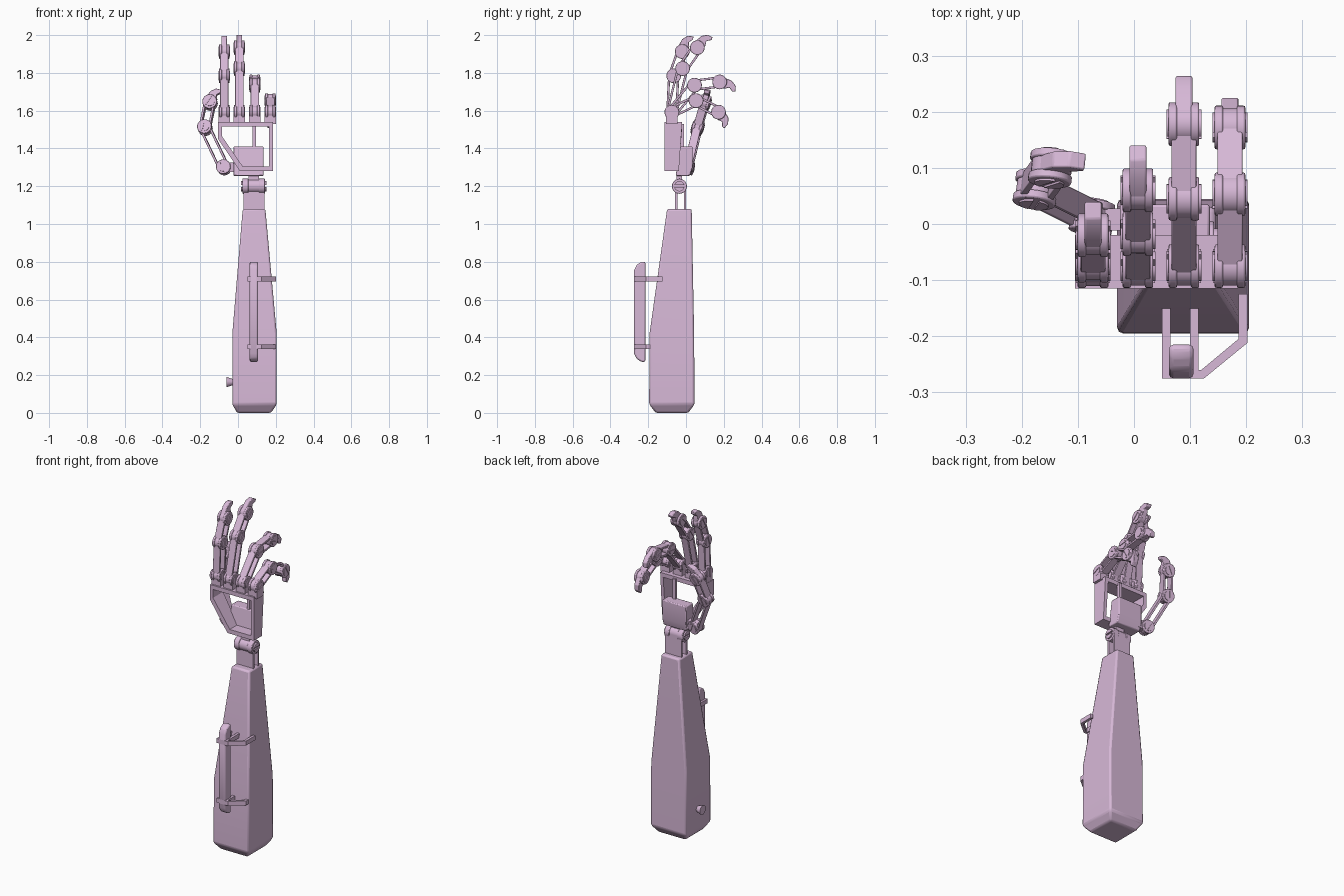
import bpy, bmesh, math
from mathutils import Vector, Matrix

if "Cube" in bpy.data.objects:
    bpy.data.objects.remove(bpy.data.objects["Cube"])

mat = bpy.data.materials.new("lilac_plastic")
mat.use_nodes = True
LILAC = (0.68, 0.48, 0.68, 1)
mat.diffuse_color = LILAC
mat.node_tree.nodes["Principled BSDF"].inputs["Base Color"].default_value = LILAC

made = []
X, Y, Z = Vector((1, 0, 0)), Vector((0, 1, 0)), Vector((0, 0, 1))


def frame(origin, u, v):
    """Local axes: u along the part, v across it, u x v as the axis."""
    m = Matrix((u, v, u.cross(v))).transposed().to_4x4()
    m.translation = origin
    return m


FRONT = frame(Vector(), X, Z)      # depth runs along -y
SIDE = frame(Vector(), Y, Z)       # depth runs along +x
PLAN = frame(Vector(), X, Y)       # depth runs along +z


def finish(name, bm, bevel=0.0):
    bmesh.ops.recalc_face_normals(bm, faces=bm.faces)
    me = bpy.data.meshes.new(name)
    bm.to_mesh(me)
    bm.free()
    me.materials.append(mat)
    ob = bpy.data.objects.new(name, me)
    bpy.context.scene.collection.objects.link(ob)
    if bevel:
        mod = ob.modifiers.new("edge", 'BEVEL')
        mod.width = bevel
        mod.segments = 2
        mod.limit_method = 'ANGLE'
    made.append(ob)
    return ob


def prism(name, pts, d0, d1, m, hole=None, bevel=0.0):
    """Extrude a profile from depth d0 to d1, optionally as a ring."""
    bm = bmesh.new()
    n = len(pts)
    loops = [pts, hole] if hole else [pts]
    rings = [[[bm.verts.new(m @ Vector((p[0], p[1], d))) for p in lp] for d in (d0, d1)]
             for lp in loops]
    for a, b in rings:
        for i in range(n):
            j = (i + 1) % n
            bm.faces.new((a[i], a[j], b[j], b[i]))
    for k in (0, 1):
        if hole:
            o, h = rings[0][k], rings[1][k]
            for i in range(n):
                j = (i + 1) % n
                bm.faces.new((o[i], o[j], h[j], h[i]))
        else:
            bm.faces.new(rings[0][k])
    return finish(name, bm, bevel)


def rect(u0, u1, v0, v1):
    return [(u0, v0), (u1, v0), (u1, v1), (u0, v1)]


def arc(r, start, end, n):
    return [(r * math.cos(start + (end - start) * i / n),
             r * math.sin(start + (end - start) * i / n)) for i in range(n)]


def joint(name, m, w=0.031, r=0.039):
    """Hinge: middle drum, two washers, slotted screw heads."""
    circle = lambda q: arc(q, 0, math.tau, 20)
    prism(name + "_drum", circle(r * .9), -w * .4, w * .4, m)
    for s, side in ((-1, "a"), (1, "b")):
        prism(name + "_washer_" + side, circle(r), s * w * .4, s * w * .88, m, bevel=.003)
        for turn in (0, math.pi):
            gap = 0.2
            half = arc(r * .68, turn + gap, turn + math.pi - gap, 9)
            end = turn + math.pi - gap
            half.append((r * .68 * math.cos(end), r * .68 * math.sin(end)))
            prism(name + "_screw_" + side, half, s * w * .85, s * w, m)


def link(name, m, length, w=0.022):
    for s in (-1, 1):
        prism(name + "_plate", rect(.015, length - .015, s * .024 - .006, s * .024 + .006),
              -w, w, m, bevel=.002)


def digit(name, points, axis):
    """Chain of hinges and twin-plate links, ended by a curved tip."""
    pts = [Vector(p) for p in points]
    for i in range(len(pts) - 1):
        step = pts[i + 1] - pts[i]
        u = step.normalized()
        a = (axis - u * axis.dot(u)).normalized()
        m = frame(pts[i], u, a.cross(u))
        joint(f"{name}_joint_{i}", m)
        if i < len(pts) - 2:
            link(f"{name}_link_{i}", m, step.length)
        else:
            n = step.length
            claw = [(0, -.032), (n * .6, -.03), (n * .9, -.012), (n, .016),
                    (n * .85, .022), (n * .6, .008), (n * .4, .022), (0, .03)]
            prism(name + "_tip", claw, -.015, .015, m, bevel=.003)


# Forearm: lofted rectangular sections
bm = bmesh.new()
prev = None
for z, x0, x1, y0, y1 in ((0, -.005, .175, -.16, .012), (.045, -.03, .205, -.195, .045),
                          (.42, -.03, .205, -.193, .043), (1.08, .025, .145, -.1, .03)):
    ring = [bm.verts.new((x, y, z)) for x, y in rect(x0, x1, y0, y1)]
    if prev:
        for i in range(4):
            j = (i + 1) % 4
            bm.faces.new((prev[i], prev[j], ring[j], ring[i]))
    else:
        bm.faces.new(ring)
    prev = ring
bm.faces.new(prev)
finish("forearm", bm, .01)

# Side knob on the forearm
bm = bmesh.new()
bmesh.ops.create_cone(bm, cap_ends=True, segments=16, radius1=.014, radius2=.028, depth=.04,
                      matrix=Matrix.Translation((-.042, -.07, .163)) @ Matrix.Rotation(-math.pi / 2, 4, 'Y'))
finish("side_knob", bm)

# Handle and its brackets
grip = [(-.215, .27), (-.215, .8), (-.235, .8), (-.26, .785), (-.275, .755),
        (-.275, .315), (-.26, .285), (-.235, .27)]
prism("handle_grip", grip, .062, .106, SIDE, bevel=.008)
for name, z, reach in (("upper", .708, -.125), ("lower", .35, -.16)):
    arm = [(.05, -.275), (.125, -.275), (.202, -.212), (.202, reach), (.186, reach),
           (.186, -.205), (.12, -.26), (.05, -.26)]
    prism(name + "_bracket_arm", arm, z - .013, z + .013, PLAN)
    for x in (.05, .1):
        prism(name + "_bracket_prong", rect(x, x + .015, -.27, reach - .025),
              z - .013, z + .013, PLAN)

# Wrist: twin plates, hinge and upper stub
for y in (-.057, -.011):
    prism("wrist_plate", rect(.03, .14, 1.07, 1.2), -y - .012, -y, FRONT)
joint("wrist_joint", frame(Vector((.083, -.035, 1.2)), Y, Z), .068, .04)
prism("wrist_stub", rect(.055, .11, 1.21, 1.29), .02, .05, FRONT)

# Palm: open frame, narrowed toward the wrist, with a core block behind
outer = [(-.105, 1.54), (.185, 1.54), (.185, 1.28), (.01, 1.28), (-.105, 1.45)]
inner = [(-.085, 1.515), (.165, 1.515), (.165, 1.305), (.025, 1.305), (-.085, 1.465)]
palm = prism("palm_frame", outer, .02, .115, FRONT, hole=inner)
for v in palm.data.vertices:
    if v.co.z < 1.35:
        v.co.y = v.co.y * .8 - .022
core = [(-.055, 1.255), (.02, 1.255), (.035, 1.3), (.035, 1.41), (-.03, 1.41)]
prism("palm_core", core, -.025, .135, SIDE, bevel=.005)
prism("palm_rod", rect(.078, .096, 1.4, 1.53), .01, .028, FRONT)

# Fingers: (y, z) of each hinge, then the tip
knuckle = (-.075, 1.592)
fingers = (("index", -.073, ((-.065, 1.785), (-.02, 1.913), (.025, 2.0))),
           ("middle", .007, ((-.018, 1.823), (.06, 1.934), (.13, 2.0))),
           ("ring", .089, ((.045, 1.735), (.178, 1.752), (.268, 1.715))),
           ("little", .171, ((.053, 1.653), (.172, 1.592), (.217, 1.515))))
for name, x, chain in fingers:
    digit(name + "_finger", [(x, y, z) for y, z in (knuckle,) + chain], -X)
    prism(name + "_mount", rect(x - .03, x + .03, 1.53, 1.575), .045, .105, FRONT)

# Thumb, hinged from the side of the core block
digit("thumb", [(-.075, .012, 1.3), (-.175, .062, 1.51), (-.148, .1, 1.643), (-.1, .115, 1.715)],
      Vector((.15, 1, -.2)))
prism("thumb_mount", rect(-.075, -.01, 1.275, 1.325), -.028, .012, FRONT)

# Smooth round parts, keep hard edges
for ob in bpy.context.selected_objects:
    ob.select_set(False)
for ob in made:
    ob.select_set(True)
bpy.context.view_layer.objects.active = made[0]
bpy.ops.object.shade_smooth_by_angle(angle=math.radians(30))
